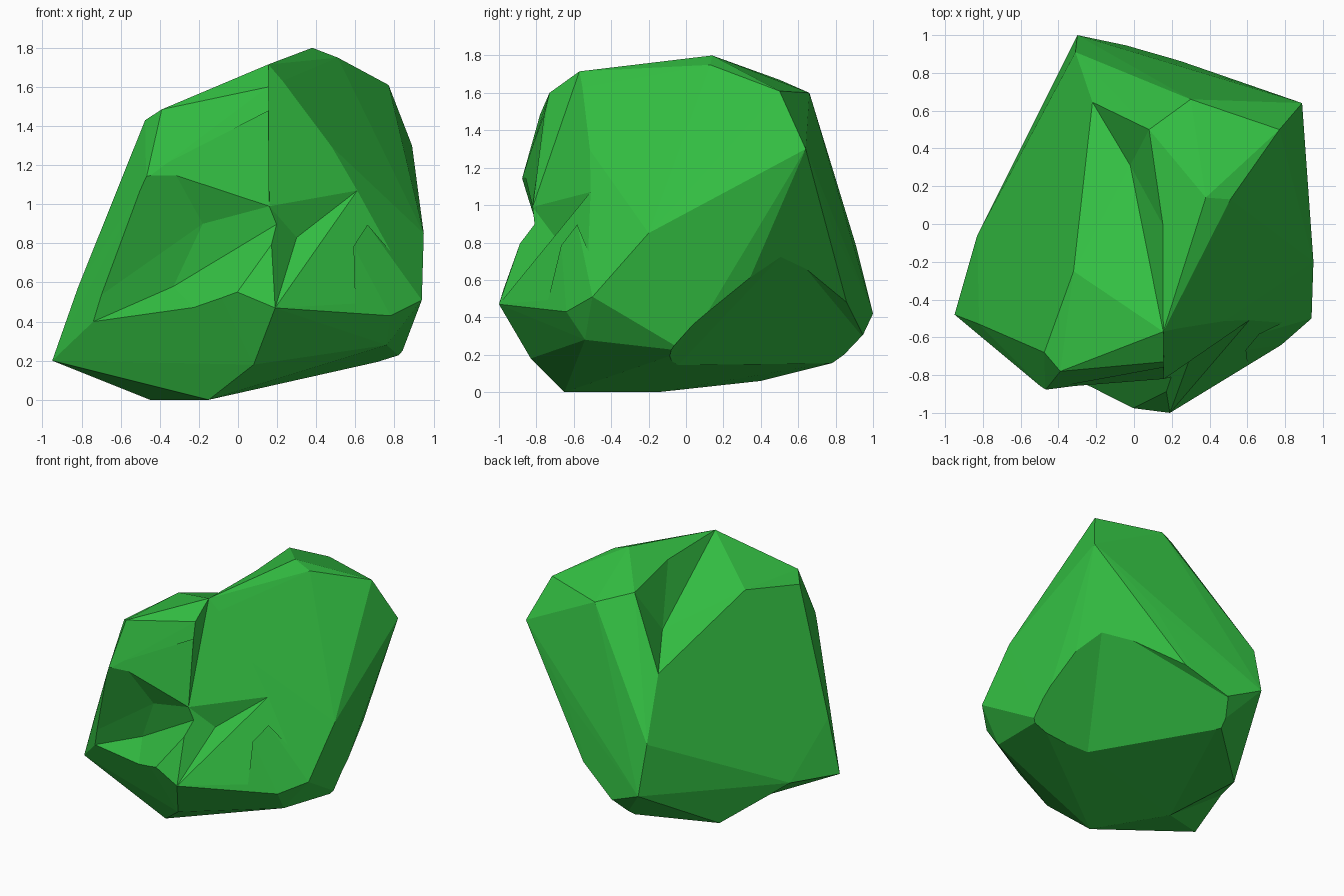
import bpy, bmesh, math
from mathutils import Vector

cube = bpy.data.objects.get("Cube")
if cube:
    bpy.data.objects.remove(cube, do_unlink=True)

# Corner points of the boulder, grouped by side
P = {
    # foot
    "toe_left": (-0.95, -0.48, 0.20), "foot_left": (-0.45, -0.15, 0.0),
    "foot_front": (-0.15, -0.65, 0.0), "foot_mid": (0.08, -0.83, 0.18),
    "foot_right": (0.76, -0.54, 0.28), "foot_side": (0.83, -0.01, 0.22),
    "foot_back_left": (-0.56, 0.40, 0.06), "foot_back": (-0.08, 0.82, 0.165),
    # front
    "nose": (0.19, -1.0, 0.47), "nose_left": (-0.12, -0.96, 0.60),
    "cheek_left": (-0.74, -0.65, 0.40), "cheek_right": (0.61, -0.51, 1.07),
    "jaw_right": (0.78, -0.64, 0.43), "brow_left": (-0.47, -0.88, 1.13),
    "brow_top": (-0.39, -0.78, 1.485), "brow_right": (0.155, -0.73, 1.60),
    # right side
    "side_low": (0.94, -0.50, 0.51), "side_mid": (0.95, -0.20, 0.85),
    "side_high": (0.89, 0.64, 1.30), "side_back": (0.80, 0.32, 0.56),
    # left side
    "left_low": (-0.83, -0.06, 0.26), "left_front": (-0.82, -0.53, 0.57),
    "left_high": (-0.475, -0.68, 1.43),
    # back
    "tail": (-0.30, 1.0, 0.42), "tail_top": (-0.31, 0.91, 0.78),
    "tail_low": (0.08, 0.92, 0.25), "back_mid": (0.46, 0.78, 0.88),
    "back_high": (0.30, 0.66, 1.60),
    # top
    "crown": (0.38, 0.14, 1.80), "crown_right": (0.51, 0.13, 1.75),
    "crown_back": (0.77, 0.50, 1.61), "crown_front": (0.155, -0.57, 1.715),
    "ridge_mid": (0.15, 0.0, 1.70), "ridge_back": (0.08, 0.50, 1.67),
    "slope_left": (-0.32, -0.25, 1.51), "slope_back": (-0.22, 0.645, 1.19),
}


def hull_object(name, points):
    """Convex solid around a set of points."""
    bm = bmesh.new()
    for p in points:
        bm.verts.new(p)
    bmesh.ops.convex_hull(bm, input=list(bm.verts))
    loose = [v for v in bm.verts if not v.link_faces]
    bmesh.ops.delete(bm, geom=loose, context="VERTS")
    bmesh.ops.recalc_face_normals(bm, faces=list(bm.faces))
    mesh = bpy.data.meshes.new(name)
    bm.to_mesh(mesh)
    bm.free()
    obj = bpy.data.objects.new(name, mesh)
    bpy.context.collection.objects.link(obj)
    return obj


def dent(target, floor, rims, reach=2.0):
    """Chip out a hollow: each floor point fans out to its own rim points."""
    points = [Vector(p) for p in floor]
    for origin, rim in rims:
        o = Vector(origin)
        points += [o + (Vector(r) - o) * reach for r in rim]
    cutter = hull_object("dent_cutter", points)
    cutter.hide_render = True
    mod = target.modifiers.new("dent", "BOOLEAN")
    mod.operation = "DIFFERENCE"
    mod.solver = "EXACT"
    mod.object = cutter
    bpy.context.view_layer.objects.active = target
    bpy.ops.object.modifier_apply(modifier=mod.name)
    bpy.data.objects.remove(cutter, do_unlink=True)


def pick(names):
    return [P[n] for n in names.split()]


boulder = hull_object("boulder", P.values())

# Recess on the front right, with a wall beside the brow
notch = (0.16, -0.82, 0.99)
dent(boulder, [notch], [(notch, pick("crown_front brow_right nose cheek_right"))])
# Slightly sunken brow
dent(boulder, [notch], [(notch, pick("brow_right brow_left nose_left nose"))], 3.0)
# Deeper chip below the recess
pit = (0.30, -0.70, 0.83)
dent(boulder, [pit], [(pit, [notch] + pick("cheek_right nose"))])
# Hollow under the brow
high, low = (-0.18, -0.75, 0.90), (-0.33, -0.67, 0.58)
dent(boulder, [high, low], [(high, [notch] + pick("brow_left nose_left")),
                            (low, pick("brow_left cheek_left nose_left"))])
# Valley across the top
valley = (-0.02, 0.31, 1.345)
dent(boulder, [valley],
     [(valley, pick("slope_back ridge_back ridge_mid crown_front slope_left"))])
# Undercut below the left side
edge = pick("left_low foot_left")
middle = (Vector(edge[0]) + Vector(edge[1])) / 2
dent(boulder, edge, [(middle, pick("toe_left foot_back_left"))])
# Undercut at the back right
cave = (0.40, 0.45, 0.33)
cave_rim = [(0.68, 0.11, 0.21), (0.35, 0.14, 0.17), (0.57, 0.50, 0.55), (0.69, 0.27, 0.39)]
dent(boulder, [cave], [(cave, cave_rim + pick("foot_back tail_low"))])

# Clean up slivers and keep the facets flat
bm = bmesh.new()
bm.from_mesh(boulder.data)
bmesh.ops.remove_doubles(bm, verts=list(bm.verts), dist=0.003)
bmesh.ops.dissolve_limit(bm, angle_limit=math.radians(0.5),
                         verts=list(bm.verts), edges=list(bm.edges))
for f in bm.faces:
    f.smooth = False
    f.material_index = 0
bm.to_mesh(boulder.data)
bm.free()

# Green stone
green = bpy.data.materials.new("leaf_green")
green.use_nodes = True
colour = (0.033, 0.52, 0.055, 1.0)
green.diffuse_color = colour
bsdf = next(n for n in green.node_tree.nodes if n.type == "BSDF_PRINCIPLED")
bsdf.inputs["Base Color"].default_value = colour
boulder.data.materials.clear()
boulder.data.materials.append(green)
